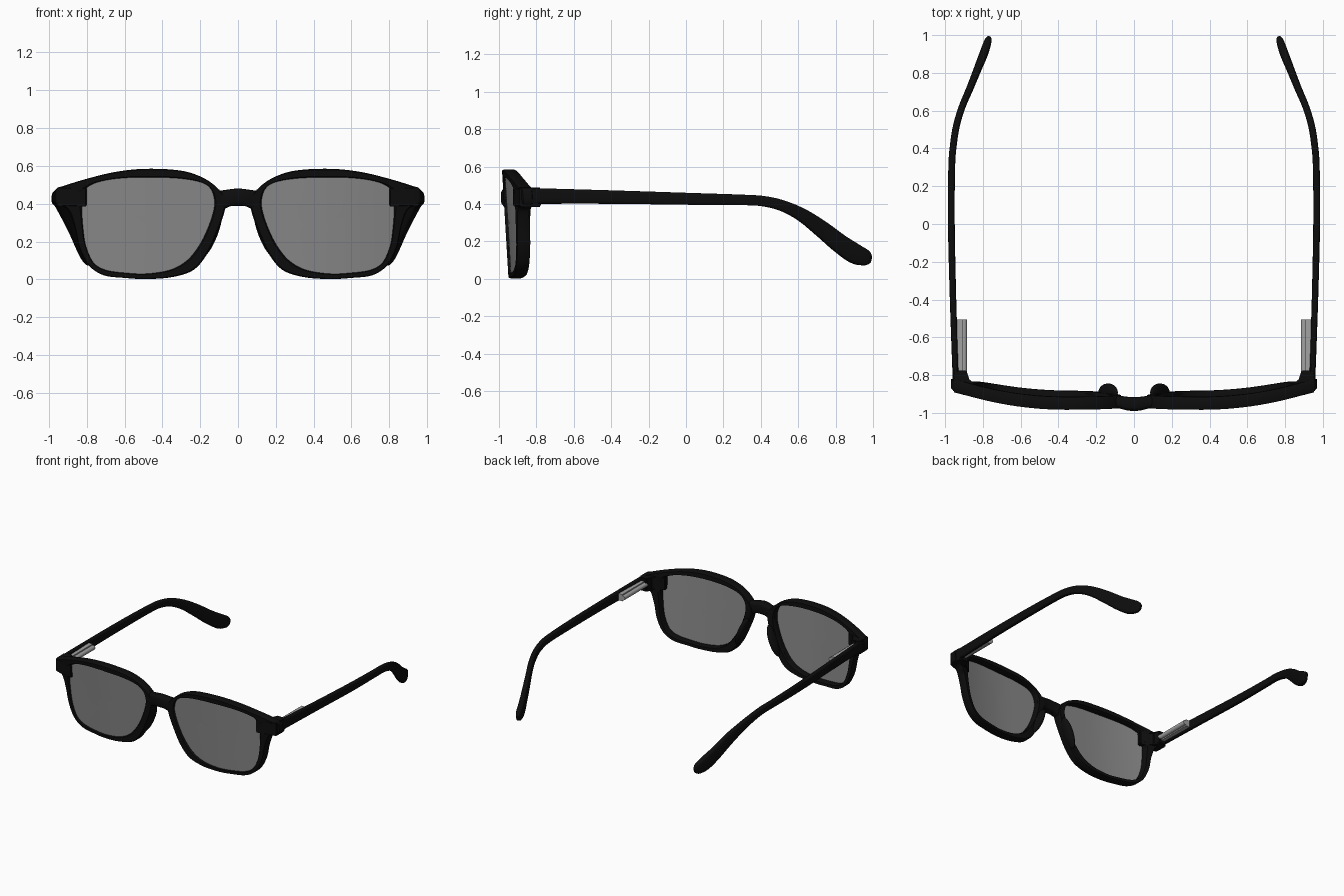
import bpy, bmesh, math
from mathutils import Vector, Matrix

if "Cube" in bpy.data.objects:
    bpy.data.objects.remove(bpy.data.objects["Cube"])


def material(name, r, g, b):
    m = bpy.data.materials.new(name)
    m.diffuse_color = (r, g, b, 1)
    m.use_nodes = True
    m.node_tree.nodes["Principled BSDF"].inputs["Base Color"].default_value = m.diffuse_color
    return m


BLACK = material("black plastic", 0.004, 0.004, 0.004)
LENS = material("grey lens", 0.25, 0.25, 0.25)
METAL = material("hinge metal", 0.36, 0.36, 0.36)


def finish(name, bm, mat, mirror=True, angle=35):
    bmesh.ops.recalc_face_normals(bm, faces=bm.faces)
    me = bpy.data.meshes.new(name)
    bm.to_mesh(me)
    bm.free()
    me.materials.append(mat)
    ob = bpy.data.objects.new(name, me)
    bpy.context.collection.objects.link(ob)
    bpy.ops.object.select_all(action='DESELECT')
    ob.select_set(True)
    bpy.context.view_layer.objects.active = ob
    bpy.ops.object.shade_smooth_by_angle(angle=math.radians(angle))
    if mirror:
        mod = ob.modifiers.new("mirror", 'MIRROR')
        mod.use_mirror_merge = False
    return ob


def spline(keys, steps, closed):
    """Catmull-Rom through tuples of any length."""
    n = len(keys)
    get = (lambda i: keys[i % n]) if closed else (lambda i: keys[max(0, min(n - 1, i))])
    out = []
    for i in range(n if closed else n - 1):
        for k in range(steps):
            t = k / steps
            out.append([0.5 * (2 * b + (c - a) * t + (2 * a - 5 * b + 4 * c - d) * t * t
                               + (3 * b - a - 3 * c + d) * t ** 3)
                        for a, b, c, d in zip(get(i - 1), get(i), get(i + 1), get(i + 2))])
    if not closed:
        out.append(list(keys[-1]))
    return out


def skin(bm, rings, loop=False, caps=True):
    """Join successive closed rings of points with quads."""
    vs = [[bm.verts.new(p) for p in r] for r in rings]
    n = len(vs[0])
    for i in range(len(vs) if loop else len(vs) - 1):
        a, b = vs[i], vs[(i + 1) % len(vs)]
        for j in range(n):
            k = (j + 1) % n
            bm.faces.new((a[j], a[k], b[k], b[j]))
    if caps and not loop:
        bm.faces.new(vs[0])
        bm.faces.new(vs[-1])


def section(c, u, v, n=20, power=0.55):
    """Rounded-rectangle ring about c."""
    f = lambda w: math.copysign(abs(w) ** power, w)
    return [c + u * f(math.cos(2 * math.pi * i / n)) + v * f(math.sin(2 * math.pi * i / n))
            for i in range(n)]


def front_y(x, z):
    """Wrapped and tilted front surface of the glasses."""
    return -0.984 + 0.092 * (max(0, x - 0.35) / 0.61) ** 2 + 0.035 * (0.585 - z) / 0.585


# Rim: inner x, z and outer x, z around one lens
RIM = [(.487, .54, .487, .585), (.62, .535, .65, .568), (.72, .52, .80, .532),
       (.785, .495, .92, .495), (.815, .46, .962, .475), (.825, .42, .962, .40),
       (.825, .36, .90, .37), (.82, .28, .865, .28), (.805, .18, .84, .17),
       (.765, .09, .79, .075), (.70, .05, .71, .022), (.60, .035, .60, .008),
       (.487, .03, .487, .002), (.36, .05, .35, .012), (.27, .10, .235, .05),
       (.205, .18, .16, .14), (.16, .27, .11, .25), (.13, .36, .075, .345),
       (.125, .42, .065, .42), (.145, .48, .10, .475), (.20, .515, .18, .535),
       (.32, .535, .30, .575)]
PROFILE = [(0, .01), (.12, 0), (.5, 0), (.88, 0), (1, .01),
           (1, .058), (.88, .068), (.5, .068), (.12, .068), (0, .058)]
rim = spline(RIM, 6, True)
rings = []
for ix, iz, ox, oz in rim:
    ring = []
    for t, d in PROFILE:
        x, z = ix + (ox - ix) * t, iz + (oz - iz) * t
        ring.append((x, front_y(x, z) + d, z))
    rings.append(ring)
bm = bmesh.new()
skin(bm, rings, loop=True)
finish("rim", bm, BLACK)

# Lens: thin curved sheet just behind the rim's front edge
rings = []
scales = (.02, .2, .4, .6, .8, .95, 1.01)
for depth, order in ((.012, scales), (.02, scales[::-1])):
    for s in order:
        ring = []
        for ix, iz, _, _ in rim:
            x, z = .48 + (ix - .48) * s, .29 + (iz - .29) * s
            ring.append((x, front_y(x, z) + depth, z))
        rings.append(ring)
bm = bmesh.new()
skin(bm, rings)
finish("lens", bm, LENS)

# Bridge: x, centre y, centre z, half depth, half height
half = [(0, -.953, .435, .037, .046), (.04, -.95, .432, .036, .045),
        (.075, -.943, .422, .034, .05), (.115, -.937, .418, .032, .05)]
keys = [(-k[0],) + k[1:] for k in half[:0:-1]] + half
bm = bmesh.new()
skin(bm, [section(Vector((x, y, z)), Vector((0, d, 0)), Vector((0, 0, h)))
          for x, y, z, d, h in spline(keys, 4, False)])
finish("bridge", bm, BLACK, mirror=False)

# Nose pads: long ellipsoids along the nose side of each rim
bm = bmesh.new()
bmesh.ops.create_uvsphere(bm, u_segments=24, v_segments=16, radius=1)
bm.transform(Matrix.Translation((.137, -.892, .235)) @ Matrix.Rotation(math.radians(-22), 4, 'Y')
             @ Matrix.Diagonal((.027, .048, .12, 1)))
finish("nose_pad", bm, BLACK)

# End pieces: blocks that turn the corner from rim to temple
PLAN = [(.79, -.875), (.85, -.85), (.878, -.825), (.886, -.775), (.945, -.775),
        (.96, -.80), (.958, -.89), (.90, -.905), (.80, -.925)]
bm = bmesh.new()
skin(bm, [[(x, y, z) for x, y in PLAN] for z in (.385, .487)])
bmesh.ops.bevel(bm, geom=bm.edges[:], offset=.006, segments=2, affect='EDGES')
finish("end_piece", bm, BLACK)

# Temples: y, x, z, half width, half height
ARM = [(-.82, .944, .443, .016, .042), (-.4, .958, .437, .017, .036),
       (0, .967, .428, .018, .032), (.3, .965, .422, .018, .028),
       (.42, .956, .414, .018, .028), (.52, .94, .389, .018, .030),
       (.62, .91, .341, .018, .036), (.72, .868, .270, .019, .045),
       (.82, .828, .190, .021, .051), (.90, .796, .136, .023, .054),
       (.95, .779, .116, .021, .046), (.975, .771, .108, .017, .035),
       (.99, .766, .104, .009, .017)]
path = spline(ARM, 6, False)
rings = []
for i, (y, x, z, w, h) in enumerate(path):
    a, b = path[max(0, i - 1)], path[min(len(path) - 1, i + 1)]
    t = Vector((b[1] - a[1], b[0] - a[0], b[2] - a[2])).normalized()
    u = t.cross(Vector((0, 0, 1))).normalized()
    rings.append(section(Vector((x, y, z)), u * w, u.cross(t) * h))
bm = bmesh.new()
skin(bm, rings)
finish("temple", bm, BLACK)


def box(bm, lo, hi):
    size = [b - a for a, b in zip(lo, hi)]
    mid = [(a + b) / 2 for a, b in zip(lo, hi)]
    bmesh.ops.create_cube(bm, size=1, matrix=Matrix.Translation(mid) @ Matrix.Diagonal((*size, 1)))


# Spring hinges: plate on the temple's inner side, with a raised barrel
bm = bmesh.new()
box(bm, (.906, -.79, .412), (.938, -.505, .464))
bmesh.ops.create_cone(bm, cap_ends=True, segments=16, radius1=.018, radius2=.018, depth=.28,
                      matrix=Matrix.Translation((.901, -.645, .438))
                      @ Matrix.Rotation(math.pi / 2, 4, 'X'))
finish("hinge", bm, METAL)
